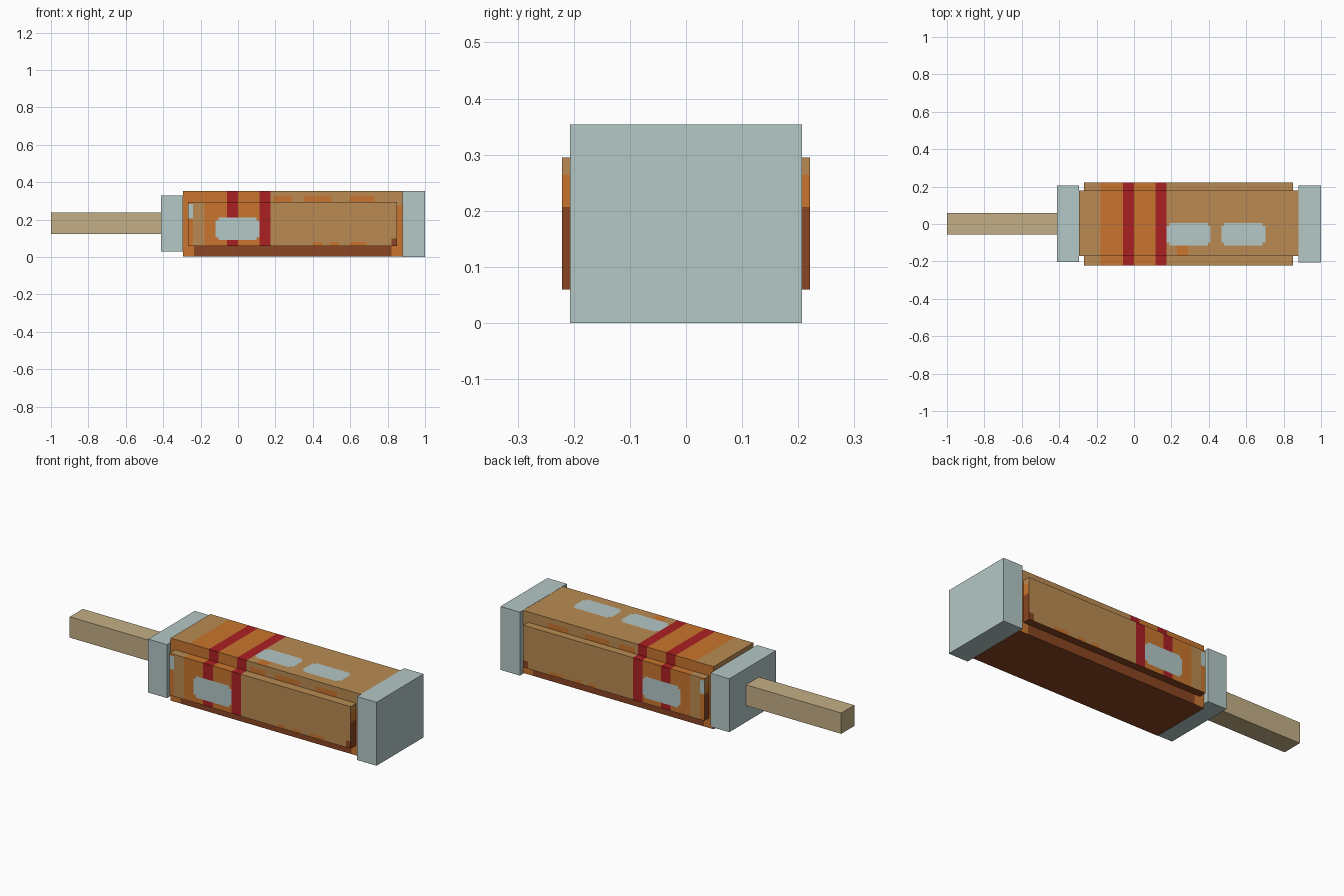
import bpy
import bmesh
from mathutils import Vector

cube = bpy.data.objects.get("Cube")
if cube:
    bpy.data.objects.remove(cube)


def linear(c):
    return c / 12.92 if c <= 0.04045 else ((c + 0.055) / 1.055) ** 2.4


def make_material(name, hex_code):
    rgb = [linear(int(hex_code[i:i + 2], 16) / 255) for i in (0, 2, 4)]
    mat = bpy.data.materials.new(name)
    mat.use_nodes = True
    mat.diffuse_color = (*rgb, 1)
    bsdf = next(n for n in mat.node_tree.nodes if n.type == 'BSDF_PRINCIPLED')
    bsdf.inputs["Base Color"].default_value = (*rgb, 1)
    return mat


MATS = {name: make_material(name, code) for name, code in {
    "tan": "BA8B53", "orange": "C8752D", "red": "AB2024",
    "brown": "8A4522", "pale_steel": "B4C8C7", "handle_wood": "C4AF86"}.items()}
NAMES = list(MATS)


def box(name, low, high, rule, cuts=((), (), ())):
    """Box split along the cut planes; rule(center, normal) names each face's colour."""
    low, high = Vector(low), Vector(high)
    bm = bmesh.new()
    bmesh.ops.create_cube(bm, size=1)
    for v in bm.verts:
        v.co = (low + high) / 2 + v.co * (high - low)
    for axis, values in enumerate(cuts):
        normal = Vector([float(i == axis) for i in range(3)])
        for value in sorted(set(values)):
            bmesh.ops.bisect_plane(bm, geom=bm.verts[:] + bm.edges[:] + bm.faces[:],
                                   plane_co=normal * value, plane_no=normal, dist=1e-5)
    bm.normal_update()
    for f in bm.faces:
        f.material_index = NAMES.index(rule(f.calc_center_median(), f.normal))
    mesh = bpy.data.meshes.new(name)
    bm.to_mesh(mesh)
    bm.free()
    for mat in MATS.values():
        mesh.materials.append(mat)
    obj = bpy.data.objects.new(name, mesh)
    bpy.context.collection.objects.link(obj)
    return obj


def edges(lo, hi, notch=0.015):
    return [lo, lo + notch, hi - notch, hi]


def in_patch(u, v, urange, vrange, notch=0.015):
    """Inside a rectangle with notched corners."""
    du = min(u - urange[0], urange[1] - u)
    dv = min(v - vrange[0], vrange[1] - v)
    return du > 0 and dv > 0 and (du > notch or dv > notch)


def within(x, spans):
    return any(a < x < b for a, b in spans)


STRIPES = [(-0.06, 0.0), (0.115, 0.173)]
BAND = (-0.18, 0.173)
LABELS = [(0.174, 0.41), (0.467, 0.703)]
LABEL_Y = (-0.115, 0.005)
WINDOW_X, WINDOW_Z = (-0.12, 0.115), (0.09, 0.21)
DASHES = [(0.19, 0.29), (0.35, 0.5), (0.6, 0.73)]
SMEARS = [(0.4, 0.45), (0.49, 0.54), (0.6, 0.69)]
STRIPE_X = [x for s in STRIPES for x in s] + list(BAND)


def banded(x):
    if within(x, STRIPES):
        return "red"
    return "orange" if BAND[0] < x < BAND[1] else "tan"


# Main block: banded top with two labels, brown base
def body_rule(c, n):
    if n.z < -0.5:
        return "brown"
    if n.z > 0.5:
        if any(in_patch(c.x, c.y, span, LABEL_Y) for span in LABELS):
            return "pale_steel"
        if 0.23 < c.x < 0.29 and c.y < LABEL_Y[0]:
            return "orange"
        return banded(c.x)
    if c.z < 0.06:
        return "brown" if -0.235 < c.x < 0.82 else "orange"
    if abs(n.x) > 0.5:
        return "tan"
    if c.x < BAND[0] or (c.x > 0.82 and c.z < 0.275):
        return "orange"
    if c.z < 0.325 and within(c.x, DASHES):
        return "orange"
    return banded(c.x)


body_x = STRIPE_X + [-0.235, 0.82, 0.23, 0.29]
body_x += [x for span in LABELS for x in edges(*span)] + [x for d in DASHES for x in d]
box("body", (-0.295, -0.172, 0.004), (0.88, 0.178, 0.353), body_rule,
    (body_x, edges(*LABEL_Y), (0.06, 0.275, 0.325)))


# Raised side panels: stripes wrap over, with a pale window
def panel_rule(c, n):
    if n.z < -0.5:
        return "brown"
    if n.z > 0.5:
        return banded(c.x)
    if abs(n.x) > 0.5:
        return "brown" if c.z < 0.207 else "orange" if c.z < 0.265 else "tan"
    if in_patch(c.x, c.z, WINDOW_X, WINDOW_Z):
        return "pale_steel"
    if c.x < -0.24:
        return "pale_steel" if 0.207 < c.z < 0.283 else "orange"
    if c.x > 0.82 and c.z < 0.1:
        return "brown"
    if c.z < 0.08 and within(c.x, SMEARS):
        return "orange"
    return banded(c.x)


panel_x = STRIPE_X + [-0.24, 0.82] + edges(*WINDOW_X) + [x for s in SMEARS for x in s]
panel_z = [0.08, 0.1, 0.207, 0.265, 0.283] + edges(*WINDOW_Z)
for name, y0, y1 in (("front_panel", -0.221, -0.16), ("back_panel", 0.16, 0.221)):
    box(name, (-0.268, y0, 0.06), (0.85, y1, 0.295), panel_rule, (panel_x, (), panel_z))

# End caps and handle
box("handle_side_cap", (-0.412, -0.204, 0.03), (-0.295, 0.207, 0.328),
    lambda c, n: "pale_steel")
box("end_cap", (0.88, -0.207, 0.0), (1.0, 0.207, 0.354), lambda c, n: "pale_steel")
box("handle", (-1.0, -0.055, 0.122), (-0.41, 0.06, 0.238), lambda c, n: "handle_wood")
